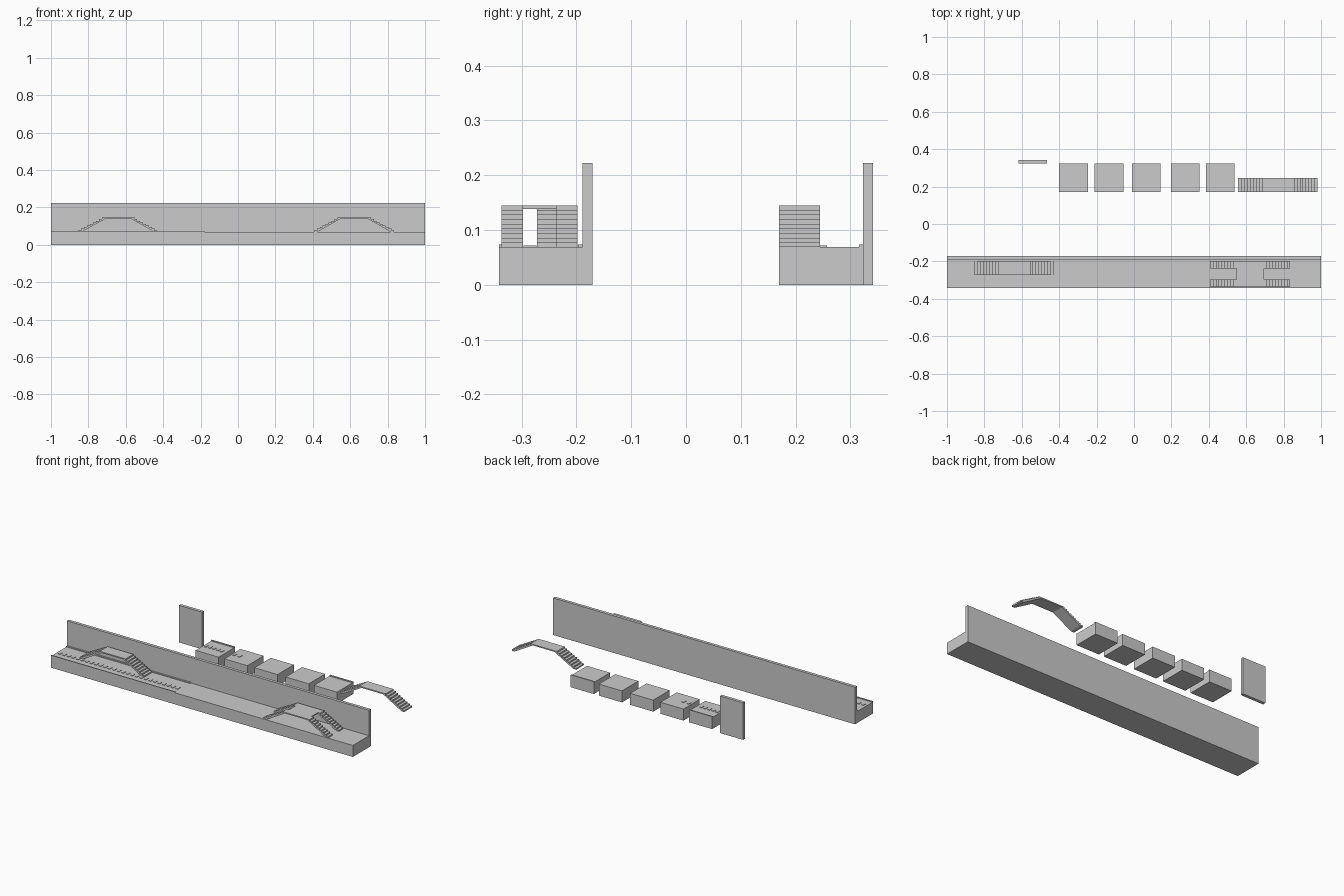
import bpy, bmesh

if "Cube" in bpy.data.objects:
    bpy.data.objects.remove(bpy.data.objects["Cube"])


def mesh_object(name, bm):
    bmesh.ops.recalc_face_normals(bm, faces=bm.faces)
    me = bpy.data.meshes.new(name)
    bm.to_mesh(me)
    bm.free()
    ob = bpy.data.objects.new(name, me)
    bpy.context.collection.objects.link(ob)
    return ob


def add_box(bm, x0, x1, y0, y1, z0, z1):
    vs = bmesh.ops.create_cube(bm, size=1)["verts"]
    for v in vs:
        v.co.x = x0 if v.co.x < 0 else x1
        v.co.y = y0 if v.co.y < 0 else y1
        v.co.z = z0 if v.co.z < 0 else z1


def box(name, *b):
    bm = bmesh.new()
    add_box(bm, *b)
    return mesh_object(name, bm)


def extrude_y(name, pts, y0, y1):
    bm = bmesh.new()
    f = bm.faces.new([bm.verts.new((x, y0, z)) for x, z in pts])
    new = bmesh.ops.extrude_face_region(bm, geom=[f])["geom"]
    for v in new:
        if isinstance(v, bmesh.types.BMVert):
            v.co.y = y1
    return mesh_object(name, bm)


FLOOR, TOP, THICK, STEPS = 0.069, 0.145, 0.007, 9


def flight(name, foot, head, y0, y1):
    # stepped top with a slanted flat underside
    run, rise = (head - foot) / STEPS, (TOP - FLOOR) / STEPS
    pts = [(foot, FLOOR)]
    for i in range(STEPS):
        pts += [(foot + i * run, FLOOR + (i + 1) * rise),
                (foot + (i + 1) * run, FLOOR + (i + 1) * rise)]
    pts += [(head, TOP - THICK), (foot + run * 1.2, FLOOR)]
    extrude_y(name, pts, y0, y1)


def bridge(name, x0, xa, xb, x1, y0, y1, lanes):
    box(name + "_deck", xa, xb, y0, y1, TOP - THICK, TOP)
    for i, (a, b) in enumerate(lanes):
        flight(f"{name}_left_stairs_{i}", x0, xa, a, b)
        flight(f"{name}_right_stairs_{i}", x1, xb, a, b)


def slats(name, x0, x1, y):
    bm = bmesh.new()
    n = max(1, round((x1 - x0) / 0.03))
    for i in range(n):
        x = x0 + i * (x1 - x0) / n
        add_box(bm, x, x + 0.014, y - 0.012, y + 0.012, FLOOR - 0.001, FLOOR + 0.003)
    mesh_object(name, bm)


# long platform with back wall
extrude = bmesh.new()
f = extrude.faces.new([extrude.verts.new((-1, y, z)) for y, z in
                       [(-0.341, 0), (-0.171, 0), (-0.171, 0.222),
                        (-0.189, 0.222), (-0.189, FLOOR), (-0.341, FLOOR)]])
for v in bmesh.ops.extrude_face_region(extrude, geom=[f])["geom"]:
    if isinstance(v, bmesh.types.BMVert):
        v.co.x = 1
mesh_object("platform_and_wall", extrude)

# raised edges and floor slats on the left stretch
box("front_edge_lip", -1, -0.18, -0.341, -0.335, FLOOR - 0.001, 0.074)
box("back_edge_lip", -1, -0.18, -0.197, -0.188, FLOOR - 0.001, 0.074)
slats("platform_slats", -0.985, -0.175, -0.285)

# footbridges on the platform
bridge("single_bridge", -0.855, -0.71, -0.57, -0.43, -0.272, -0.198, [(-0.272, -0.198)])
bridge("double_bridge", 0.406, 0.547, 0.695, 0.835, -0.337, -0.198,
       [(-0.337, -0.298), (-0.237, -0.198)])

# separate floor blocks
for i, x in enumerate([-0.40, -0.21, -0.01, 0.197, 0.384]):
    box(f"floor_block_{i}", x, x + 0.153, 0.17, 0.324, 0, FLOOR)
slats("block_slats_0", -0.39, -0.255, 0.245)
slats("block_slats_1", -0.20, -0.13, 0.245)
box("block_lip_0", -0.40, -0.247, 0.316, 0.324, FLOOR - 0.001, 0.074)
box("block_lip_4", 0.384, 0.537, 0.316, 0.324, FLOOR - 0.001, 0.074)

# separate wall panel and spare bridge
box("wall_panel", -0.617, -0.464, 0.323, 0.341, 0, 0.222)
bridge("spare_bridge", 0.556, 0.70, 0.843, 0.982, 0.17, 0.245, [(0.17, 0.245)])
